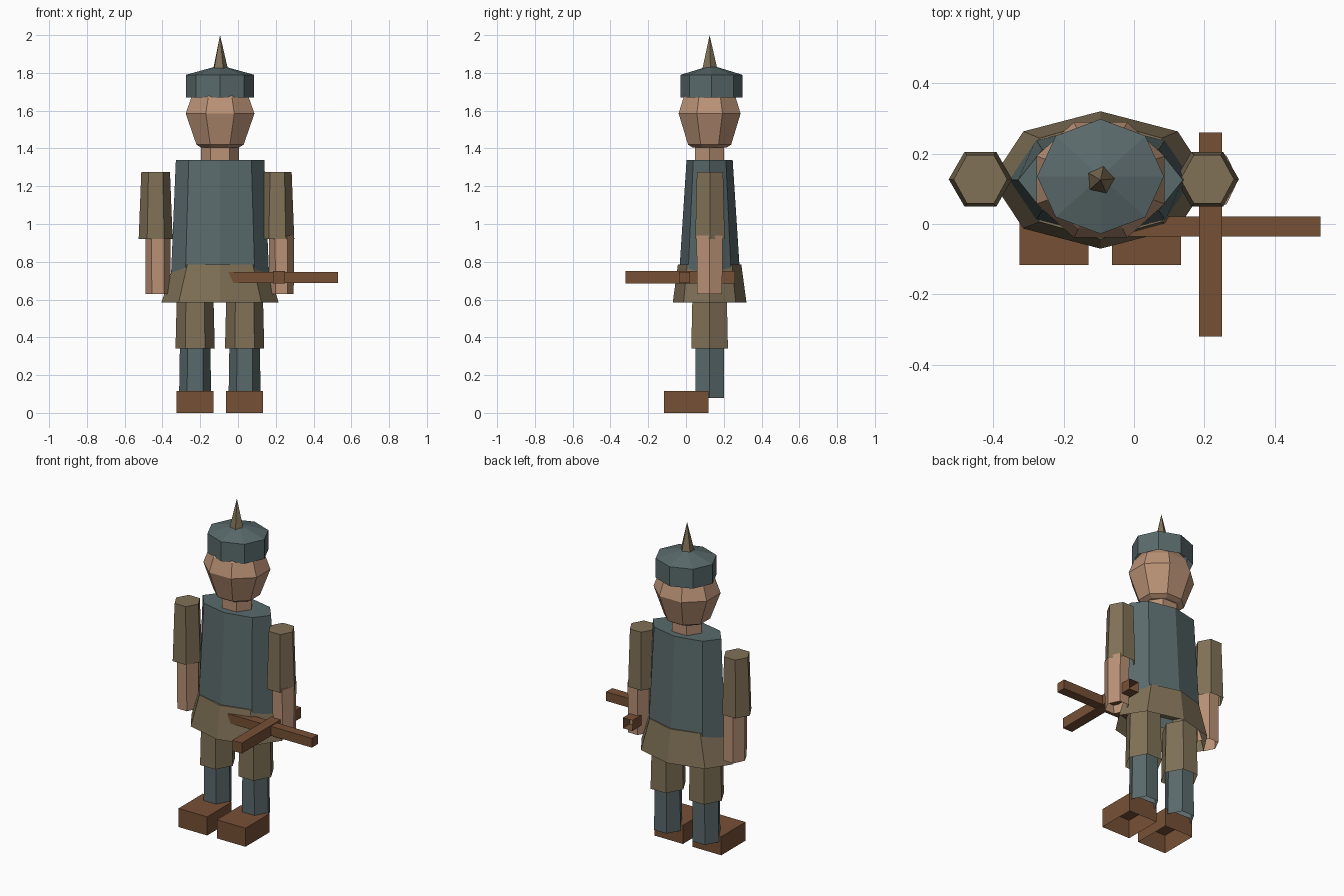
import bpy, bmesh, math

if "Cube" in bpy.data.objects:
    bpy.data.objects.remove(bpy.data.objects["Cube"])

CX, CY = -0.095, 0.125   # body axis


def material(name, rgb):
    m = bpy.data.materials.new(name)
    lin = [((c / 255 + 0.055) / 1.055) ** 2.4 for c in rgb]
    m.diffuse_color = (*lin, 1)
    m.use_nodes = True
    m.node_tree.nodes["Principled BSDF"].inputs["Base Color"].default_value = m.diffuse_color
    return m


OLIVE = material("olive cloth", (128, 113, 87))
TEAL = material("slate green", (90, 106, 108))
SKIN = material("skin", (186, 146, 118))
BROWN = material("brown leather", (118, 80, 54))


def finish(name, bm, mat):
    bmesh.ops.recalc_face_normals(bm, faces=bm.faces)
    me = bpy.data.meshes.new(name)
    bm.to_mesh(me)
    bm.free()
    me.materials.append(mat)
    ob = bpy.data.objects.new(name, me)
    bpy.context.collection.objects.link(ob)
    return ob


def loft(name, mat, x, y, rings, sides=6, turn=0.0, bottom=False):
    """Stack of elliptical rings (z, rx, ry), bottom to top; zero radius makes a tip."""
    bm = bmesh.new()
    loops = []
    for z, rx, ry in rings:
        if rx == 0:
            loops.append([bm.verts.new((x, y, z))])
            continue
        loops.append([bm.verts.new((x + rx * math.cos(turn + math.tau * i / sides),
                                    y + ry * math.sin(turn + math.tau * i / sides), z))
                      for i in range(sides)])
    for a, b in zip(loops, loops[1:]):
        for i in range(sides):
            j = (i + 1) % sides
            if len(b) == 1:
                bm.faces.new((a[i], a[j], b[0]))
            else:
                bm.faces.new((a[i], a[j], b[j], b[i]))
    if len(loops[-1]) > 1:
        bm.faces.new(loops[-1])
    if bottom:
        bm.faces.new(loops[0][::-1])
    return finish(name, bm, mat)


def box(name, mat, lo, hi, open_dir=None):
    """Box between two corners, optionally open on one side."""
    bm = bmesh.new()
    bmesh.ops.create_cube(bm, size=1)
    for v in bm.verts:
        v.co = [(l + h) / 2 + c * (h - l) for c, l, h in zip(v.co, lo, hi)]
    bm.normal_update()
    if open_dir:
        axis, sign = open_dir
        gone = [f for f in bm.faces if f.normal[axis] * sign > 0.9]
        bmesh.ops.delete(bm, geom=gone, context='FACES')
    return finish(name, bm, mat)


# Helmet with spike
loft("helmet", TEAL, CX, CY + 0.01,
     [(1.67, 0.18, 0.163), (1.79, 0.18, 0.163), (1.84, 0, 0)], 8)
loft("helmet_spike", OLIVE, CX, CY,
     [(1.82, 0.042, 0.042), (2.0, 0, 0)], 5, 0.1)

# Head and neck
k = 1 / math.cos(math.pi / 8)
head = [(1.405, 0.10, 0.09), (1.42, 0.125, 0.114), (1.585, 0.182, 0.164),
        (1.67, 0.152, 0.138), (1.75, 0.09, 0.08)]
loft("head", SKIN, CX, CY, [(z, a * k, b * k) for z, a, b in head],
     8, math.pi / 8, bottom=True)
loft("neck", SKIN, CX, CY, [(1.30, 0.10, 0.088), (1.42, 0.10, 0.088)])

# Torso and skirt
loft("torso", TEAL, CX, CY, [(0.72, 0.26, 0.162), (1.34, 0.234, 0.122)], 8)
loft("skirt", OLIVE, CX, CY, [(0.585, 0.31, 0.195), (0.785, 0.245, 0.168)], 8)

# Limbs and shoes on both sides
for side, s in (("left", 1), ("right", -1)):
    arm_x = -0.114 + s * 0.322
    loft(side + "_sleeve", OLIVE, arm_x, CY + 0.002,
         [(0.92, 0.09, 0.09), (1.275, 0.076, 0.08)])
    loft(side + "_forearm", SKIN, -0.097 + s * 0.327, CY,
         [(0.63, 0.065, 0.076), (0.94, 0.066, 0.08)])
    leg_x = -0.096 + s * 0.131
    loft(side + "_thigh", OLIVE, leg_x, CY,
         [(0.34, 0.104, 0.112), (0.66, 0.096, 0.104)])
    loft(side + "_shin", TEAL, leg_x, CY,
         [(0.08, 0.085, 0.087), (0.40, 0.08, 0.087)])
    box(side + "_shoe", BROWN, (leg_x - 0.098, -0.117, 0),
        (leg_x + 0.098, 0.12, 0.115), (2, -1))

# Crossed wooden bars of the hand weapon
box("weapon_stock", BROWN, (0.185, -0.32, 0.685), (0.25, 0.26, 0.75), (1, 1))
box("weapon_crossbar", BROWN, (-0.09, -0.036, 0.688), (0.53, 0.022, 0.745))
